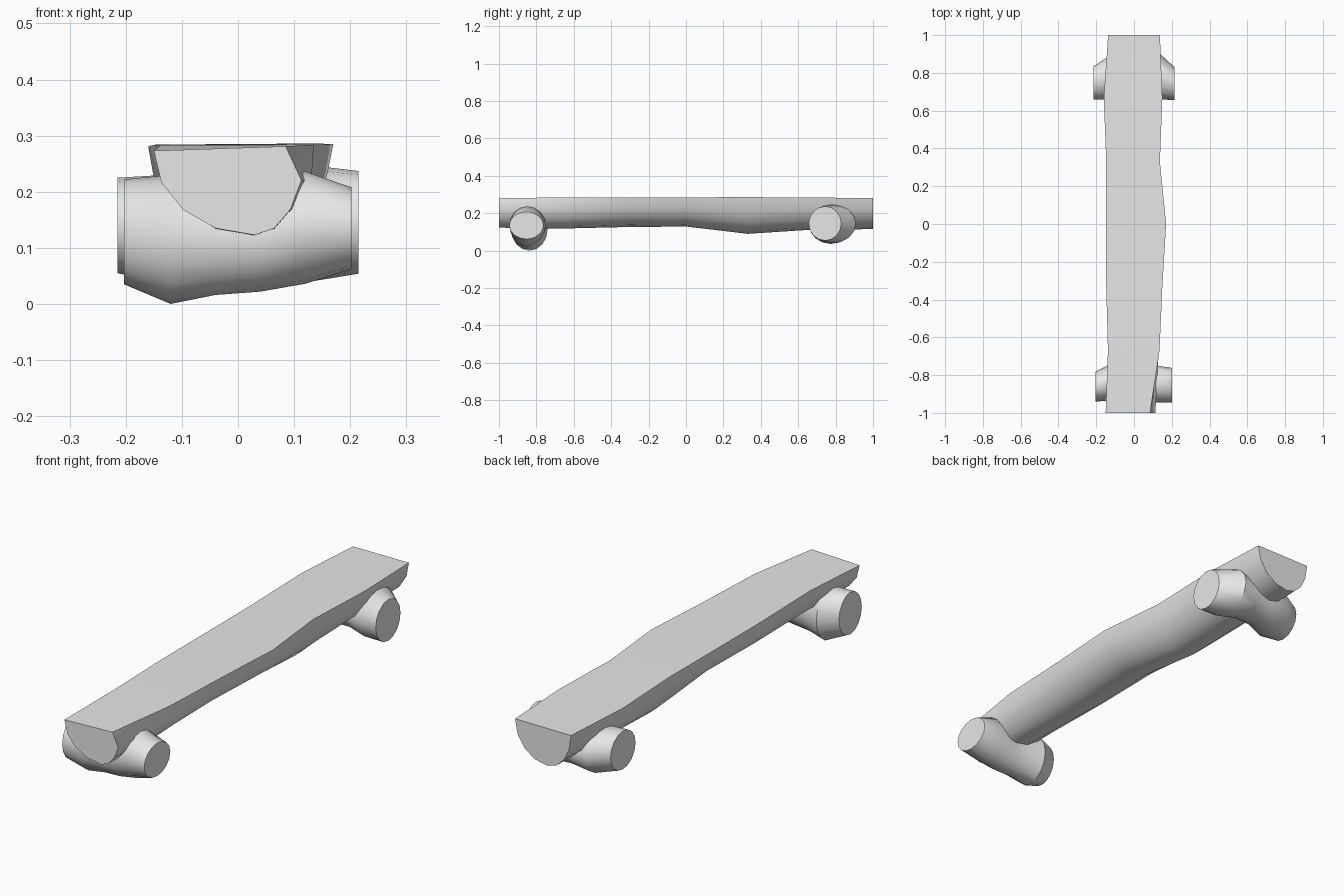
import bpy
import bmesh
from math import cos, sin, pi, radians

cube = bpy.data.objects.get("Cube")
if cube:
    bpy.data.objects.remove(cube, do_unlink=True)

GREY = (0.8, 0.8, 0.8, 1.0)
wood = bpy.data.materials.new("pale_grey_wood")
wood.use_nodes = True
wood.diffuse_color = GREY
wood.node_tree.nodes["Principled BSDF"].inputs["Base Color"].default_value = GREY


def loft(name, rings):
    """Skin a row of matching rings, with flat caps at both ends."""
    bm = bmesh.new()
    loops = [[bm.verts.new(p) for p in ring] for ring in rings]
    n = len(loops[0])
    for a, b in zip(loops, loops[1:]):
        for i in range(n):
            j = (i + 1) % n
            bm.faces.new((a[i], a[j], b[j], b[i]))
    bm.faces.new(loops[0])
    bm.faces.new(loops[-1])
    bmesh.ops.recalc_face_normals(bm, faces=bm.faces)
    mesh = bpy.data.meshes.new(name)
    bm.to_mesh(mesh)
    bm.free()
    mesh.materials.append(wood)
    obj = bpy.data.objects.new(name, mesh)
    bpy.context.collection.objects.link(obj)
    bpy.ops.object.select_all(action="DESELECT")
    obj.select_set(True)
    bpy.context.view_layer.objects.active = obj
    bpy.ops.object.shade_smooth_by_angle(angle=radians(35))
    return obj


def half_log(y, left, right, keel, bottom, edge, top_left, top_right):
    """Flat-topped section whose lowest point lies at x = keel."""
    ring = []
    steps = 8
    for i in range(steps + 1):
        a = pi * i / steps
        c, s = cos(a), sin(a)
        x = keel + c * ((right - keel) if c > 0 else (keel - left))
        top = top_left + (top_right - top_left) * (c + 1) / 2
        ring.append([x, y, top - s * (top - bottom)])
    ring[0][0] = edge
    return ring


def log_ring(x, y0, y1, z0, z1, sides=16):
    """Oval section of a support log, given by its extents."""
    return [(x,
             (y0 + y1) / 2 + cos(2 * pi * i / sides) * (y1 - y0) / 2,
             (z0 + z1) / 2 + sin(2 * pi * i / sides) * (z1 - z0) / 2)
            for i in range(sides)]


# Seat: split log, cut flat on top
seat = [
    (-1.00, -0.15, 0.12, 0.03, 0.123, 0.085, 0.273, 0.281),
    (-0.67, -0.138, 0.14, 0.02, 0.118, 0.135, 0.283, 0.284),
    (-0.33, -0.147, 0.15, 0.0, 0.126, 0.15, 0.283, 0.284),
    (0.00, -0.147, 0.17, 0.01, 0.129, 0.17, 0.283, 0.285),
    (0.33, -0.147, 0.137, 0.0, 0.09, 0.137, 0.284, 0.286),
    (0.67, -0.16, 0.15, -0.01, 0.112, 0.15, 0.281, 0.284),
    (1.00, -0.137, 0.137, -0.02, 0.115, 0.137, 0.28, 0.281),
]
loft("seat", [half_log(*s) for s in seat])

# Supports: two short logs lying across, narrower in the middle
front = [
    (-0.203, -0.94, -0.78, 0.035, 0.222),
    (-0.12, -0.935, -0.74, 0.0, 0.23),
    (-0.04, -0.93, -0.76, 0.016, 0.21),
    (0.04, -0.935, -0.765, 0.022, 0.21),
    (0.12, -0.945, -0.75, 0.036, 0.236),
    (0.202, -0.945, -0.762, 0.062, 0.208),
]
back = [
    (-0.215, 0.66, 0.835, 0.055, 0.225),
    (-0.13, 0.66, 0.89, 0.036, 0.23),
    (-0.043, 0.69, 0.89, 0.055, 0.215),
    (0.043, 0.69, 0.9, 0.055, 0.215),
    (0.13, 0.66, 0.908, 0.04, 0.247),
    (0.215, 0.656, 0.83, 0.054, 0.237),
]
loft("front_support", [log_ring(*s) for s in front])
loft("back_support", [log_ring(*s) for s in back])
